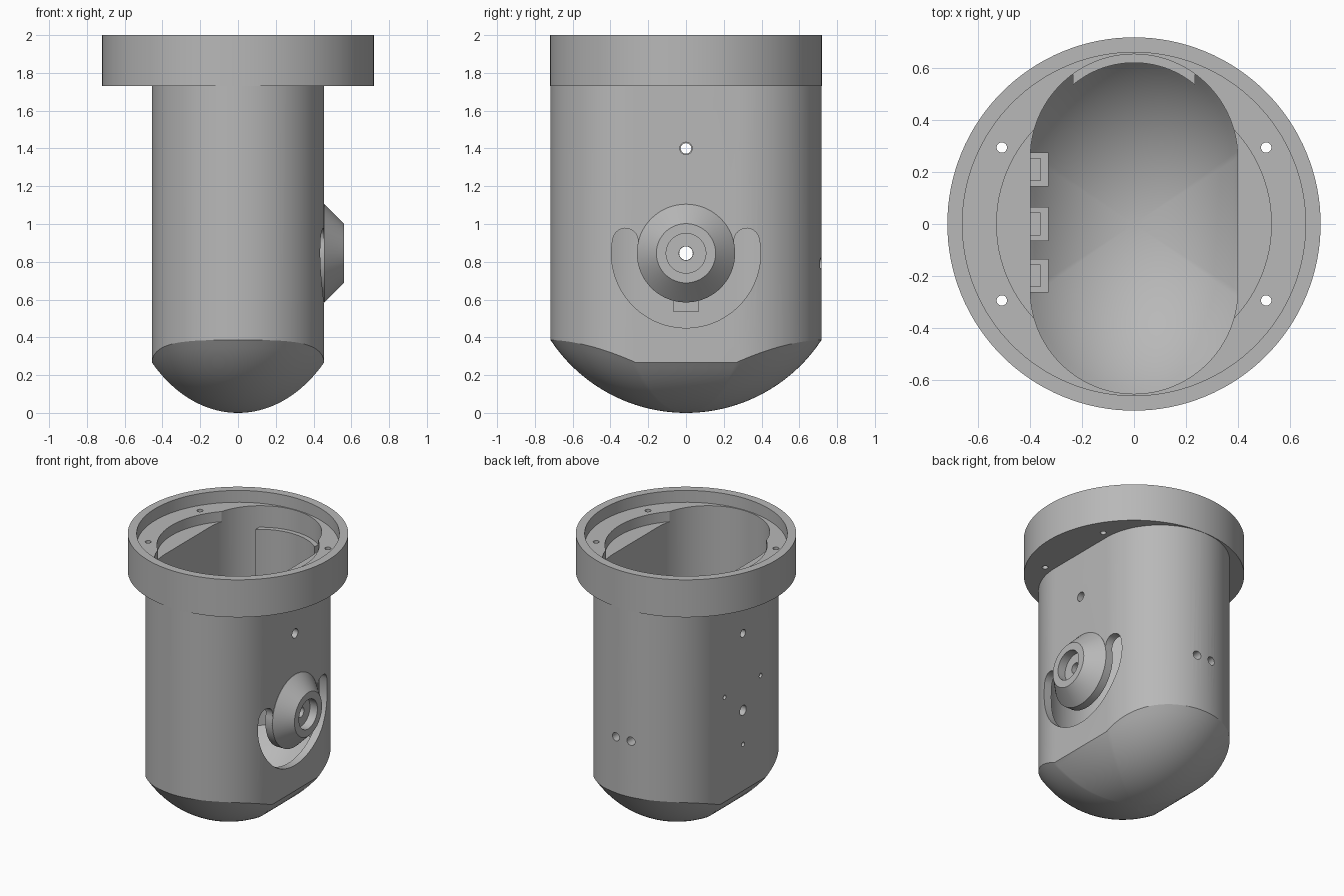
import bpy, bmesh
from math import sin, cos, pi, sqrt, radians

if "Cube" in bpy.data.objects:
    bpy.data.objects.remove(bpy.data.objects["Cube"])

grey = bpy.data.materials.new("plain grey")
grey.use_nodes = True
GREY = (0.48, 0.48, 0.48, 1)
grey.diffuse_color = GREY
grey.node_tree.nodes["Principled BSDF"].inputs["Base Color"].default_value = GREY


def arc(r, a, b, n=24, cx=0, cy=0):
    return [(cx + r * cos(radians(a + (b - a) * i / n)),
             cy + r * sin(radians(a + (b - a) * i / n))) for i in range(n + 1)]


def circle(r, cx=0, cy=0, n=32):
    return arc(r, 0, 360, n, cx, cy)[:-1]


def box(u0, u1, v0, v1):
    return [(u0, v0), (u1, v0), (u1, v1), (u0, v1)]


def stadium(r, half):
    return arc(r, 0, 180, 48, 0, half) + arc(r, 180, 360, 48, 0, -half)


def rings_mesh(name, rings, caps=True):
    """Skin a stack of equal-length rings, optionally closing both ends."""
    bm = bmesh.new()
    loops = [[bm.verts.new(p) for p in ring] for ring in rings]
    for a, b in zip(loops, loops[1:]):
        for i in range(len(a)):
            j = (i + 1) % len(a)
            bm.faces.new((a[i], a[j], b[j], b[i]))
    if caps:
        bm.faces.new(loops[0])
        bm.faces.new(loops[-1])
    bmesh.ops.recalc_face_normals(bm, faces=bm.faces)
    mesh = bpy.data.meshes.new(name)
    bm.to_mesh(mesh)
    bm.free()
    obj = bpy.data.objects.new(name, mesh)
    bpy.context.collection.objects.link(obj)
    mesh.materials.append(grey)
    return obj


def prism(name, pts, lo, hi, axis="z"):
    place = {"x": lambda u, v, w: (w, u, v),
             "y": lambda u, v, w: (u, w, v),
             "z": lambda u, v, w: (u, v, w)}[axis]
    return rings_mesh(name, [[place(u, v, w) for u, v in pts] for w in (lo, hi)])


def combine(obj, tool, operation="DIFFERENCE"):
    """Apply a boolean and discard the tool."""
    tool.hide_render = True
    mod = obj.modifiers.new("bool", "BOOLEAN")
    mod.operation, mod.solver, mod.object = operation, "EXACT", tool
    bpy.context.view_layer.update()
    deps = bpy.context.evaluated_depsgraph_get()
    mesh = bpy.data.meshes.new_from_object(obj.evaluated_get(deps))
    obj.modifiers.clear()
    obj.data = mesh
    bpy.data.objects.remove(tool)


def domed(name, r, half, top, radius, base):
    """Stadium column standing on an ellipsoidal bottom."""
    outline = stadium(r, half)
    rings = []
    for k in range(1, 25):
        t = k / 24
        rings.append([(x * t, y * t, base + radius - sqrt(
            radius ** 2 - (x * t / 0.808) ** 2 - (y * t) ** 2)) for x, y in outline])
    rings.append([(x, y, top) for x, y in outline])
    return rings_mesh(name, rings)


# Housing: domed column with round flange, hollowed out
housing = domed("housing", 0.455, 0.263, 1.88, 0.86, 0)
combine(housing, prism("flange", circle(0.72, n=128), 1.73, 2), "UNION")
combine(housing, domed("cavity", 0.4, 0.255, 2.1, 0.8, 0.06))

# Stepped recess in the flange
combine(housing, prism("rim_recess", circle(0.662, n=128), 1.915, 2.1))
combine(housing, prism("inner_recess", circle(0.53, n=96), 1.842, 2.1))

# Flange screw holes
for sx in (-1, 1):
    for sy in (-1, 1):
        combine(housing, prism("hole", circle(0.02, 0.51 * sx, 0.295 * sy, 20), 1.6, 2.1))

# Thickened pad inside the back wall
xs = [0.235 * (i / 12 - 1) for i in range(25)]
pad = [(x, 0.255 + sqrt(0.42 ** 2 - x * x)) for x in xs]
pad += [(x, 0.255 + sqrt(0.367 ** 2 - x * x)) for x in reversed(xs)]
combine(housing, prism("back_pad", pad, 0.345, 1.76), "UNION")
for x in (-0.06, 0.06):
    combine(housing, prism("hole", circle(0.03, x, 0.79, 24), 0.5, 0.9, "y"))

# Curved slot around the dial, open to the inside
mid, half, tip, c = 0.3275, 0.0675, 11.5, 0.845
ex, ez = mid * cos(radians(tip)), mid * sin(radians(tip))
slot = arc(mid + half, -180 - tip, tip, 48, 0, c)
slot += arc(half, tip, tip + 180, 12, ex, c + ez)[1:-1]
slot += arc(mid - half, tip, -180 - tip, 48, 0, c)
slot += arc(half, -tip, 180 - tip, 12, -ex, c + ez)[1:-1]
combine(housing, prism("slot", slot, 0.3, 0.6, "x"))

# Side wall holes: y, z, radius
for y, z, r in ((0, 1.4, 0.033), (0, c, 0.037)):
    combine(housing, prism("hole", circle(r, y, z, 24), 0.3, 0.6, "x"))
SCREWS = ((0.21, 1.02), (0, 0.6), (-0.2, 1.02))
for y, z, r in [(0, 1.4, 0.028), (0, c, 0.036)] + [(y, z, 0.016) for y, z in SCREWS]:
    combine(housing, prism("hole", circle(r, y, z, 24), -0.6, -0.35, "x"))

# Nut holders on the inner wall
parts = [housing]
for n, (y, z) in enumerate(SCREWS):
    block = prism("nut_holder_%d" % (n + 1), box(y - 0.065, y + 0.065, z - 0.065, z + 0.065),
                  -0.402, -0.33, "x")
    combine(block, prism("nut_slot", box(y - 0.042, y + 0.042, z - 0.045, z + 0.2),
                         -0.401, -0.36, "x"))
    combine(block, prism("hole", circle(0.016, y, z, 20), -0.6, -0.2, "x"))
    parts.append(block)

# Conical dial hub with stepped bore
profile = ((0.45, 0.26), (0.457, 0.26), (0.56, 0.157), (0.56, 0.105), (0.5, 0.105),
           (0.5, 0.037), (0.45, 0.037), (0.45, 0.26))
parts.append(rings_mesh("dial_hub", [[(x, y, z) for y, z in circle(r, 0, c, 64)]
                                     for x, r in profile], caps=False))

# Smooth curved faces, keep crisp edges
bpy.ops.object.select_all(action="DESELECT")
for obj in parts:
    obj.select_set(True)
bpy.context.view_layer.objects.active = housing
bpy.ops.object.shade_smooth_by_angle(angle=radians(22))
